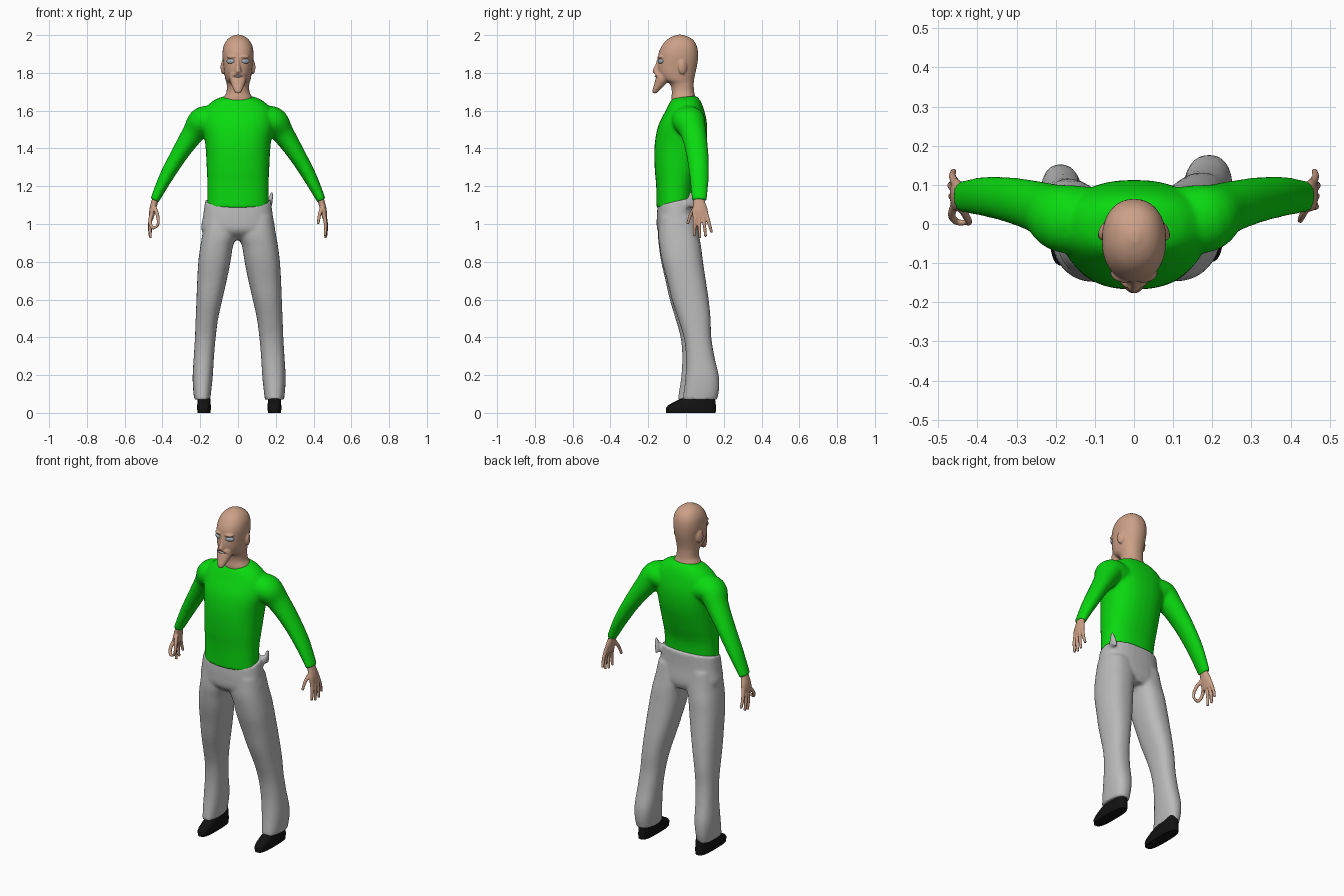
import bpy, bmesh, math
from mathutils import Vector, Matrix


def material(name, rgb):
    m = bpy.data.materials.new(name)
    m.diffuse_color = (*rgb, 1)
    return m


SKIN = material("skin", (0.60, 0.35, 0.24))
GREEN = material("green knit", (0.003, 0.70, 0.005))
GREY = material("grey cloth", (0.49, 0.49, 0.49))
BLACK = material("black leather", (0.006, 0.006, 0.006))
EYE = material("pale eye", (0.36, 0.43, 0.48))
TEETH = material("teeth", (0.70, 0.66, 0.62))


def spline(keys, n=5):
    """Catmull-Rom interpolation of number tuples."""
    out = []
    for i in range(len(keys) - 1):
        a, b, c, d = keys[max(i - 1, 0)], keys[i], keys[i + 1], keys[min(i + 2, len(keys) - 1)]
        for s in range(n):
            t = s / n
            out.append([0.5 * (2 * q + (r - p) * t + (2 * p - 5 * q + 4 * r - w) * t * t
                               + (3 * q - p - 3 * r + w) * t ** 3) for p, q, r, w in zip(a, b, c, d)])
    return out + [list(keys[-1])]


def skin_rings(bm, rings):
    loops = [[bm.verts.new(p) for p in ring] for ring in rings]
    n = len(loops[0])
    faces = [bm.faces.new((a[i], a[(i + 1) % n], b[(i + 1) % n], b[i]))
             for a, b in zip(loops, loops[1:]) for i in range(n)]
    faces += [bm.faces.new(loops[0]), bm.faces.new(loops[-1])]
    bmesh.ops.recalc_face_normals(bm, faces=faces)


def stack(bm, keys, power=2.2, n=32, fine=5):
    """Level sections: (z, x0, x1, y_front, y_back, tilt)."""
    rings = []
    for z, x0, x1, yf, yb, tilt in (spline(keys, fine) if fine > 1 else keys):
        ring = []
        for i in range(n):
            a = 2 * math.pi * i / n
            c, s = math.cos(a), math.sin(a)
            x = (x0 + x1) / 2 + (x1 - x0) / 2 * math.copysign(abs(c) ** (2 / power), c)
            y = (yf + yb) / 2 + (yb - yf) / 2 * math.copysign(abs(s) ** (2 / power), s)
            ring.append((x, y, z + tilt * (y - yf)))
        rings.append(ring)
    skin_rings(bm, rings)


def tube(bm, keys, side=1, n=16, fine=5):
    """Sections along a path: (x, y, z, radius across, radius along y)."""
    ks = spline([(side * k[0], *k[1:]) for k in keys], fine)
    pts = [Vector(k[:3]) for k in ks]
    rings = []
    for i, k in enumerate(ks):
        t = (pts[min(i + 1, len(pts) - 1)] - pts[max(i - 1, 0)]).normalized()
        v = Vector((0, 1, 0))
        v = (v - t * v.dot(t)).normalized()
        u = t.cross(v)
        rings.append([pts[i] + u * k[3] * math.cos(2 * math.pi * j / n)
                      + v * k[4] * math.sin(2 * math.pi * j / n) for j in range(n)])
    skin_rings(bm, rings)


def ball(bm, centre, radii, turn=0):
    m = Matrix.Translation(centre) @ Matrix.Rotation(turn, 4, 'Z') @ Matrix.Diagonal((*radii, 1))
    bmesh.ops.create_uvsphere(bm, u_segments=20, v_segments=12, radius=1, matrix=m)


def finish(bm, name, mat, voxel=0, smooth=4):
    me = bpy.data.meshes.new(name)
    bm.to_mesh(me)
    bm.free()
    ob = bpy.data.objects.new(name, me)
    bpy.context.collection.objects.link(ob)
    me.materials.append(mat)
    if voxel:  # fuse the overlapping volumes into one skin
        r = ob.modifiers.new("fuse", 'REMESH')
        r.mode, r.voxel_size, r.use_smooth_shade = 'VOXEL', voxel, True
        s = ob.modifiers.new("soften", 'SMOOTH')
        s.factor, s.iterations = 0.5, smooth
    else:
        bpy.ops.object.select_all(action='DESELECT')
        ob.select_set(True)
        bpy.context.view_layer.objects.active = ob
        bpy.ops.object.shade_smooth_by_angle(angle=math.radians(40))
    return ob


def sym(z, w, yf, yb, tilt=0):
    return (z, -w, w, yf, yb, tilt)


# Shirt: torso and both sleeves
bm = bmesh.new()
stack(bm, [sym(1.665, .085, -.07, .05, .12), sym(1.645, .135, -.085, .075, .06), sym(1.60, .18, -.108, .097),
           sym(1.52, .188, -.147, .112), sym(1.42, .173, -.166, .107), sym(1.30, .166, -.166, .076),
           sym(1.20, .162, -.158, .046), sym(1.085, .163, -.156, .038)], 2.3)
for s in (-1, 1):
    tube(bm, [(.11, .01, 1.545, .07, .085), (.185, .015, 1.545, .077, .087), (.237, .04, 1.48, .06, .068),
              (.31, .06, 1.37, .046, .059), (.38, .07, 1.25, .037, .051), (.442, .07, 1.125, .024, .04)], s, 24)
finish(bm, "shirt", GREEN, .009, 5)

# Trousers: seat, two loose legs (one standing slightly back) and a loose waistband tip
bm = bmesh.new()
stack(bm, [sym(1.10, .174, -.15, .052, .22), sym(1.03, .185, -.155, .056, .1), sym(.96, .19, -.148, .065),
           sym(.915, .10, -.09, .05)], 2.4)
LEG = [(1.04, .01, .185, -.14, .05), (.95, .0, .2, -.147, .067), (.88, .022, .212, -.14, .08),
       (.8, .035, .222, -.126, .09), (.7, .055, .228, -.10, .105), (.6, .078, .232, -.075, .12),
       (.5, .1, .236, -.042, .13), (.4, .113, .24, -.012, .134), (.3, .122, .246, .0, .15),
       (.2, .128, .252, -.002, .173), (.13, .135, .25, -.01, .176), (.07, .142, .244, -.018, .165)]
stack(bm, [(*k, 0) for k in LEG], 2.4)
stack(bm, [(z, -x1 + .012, -x0 - .005, yf - .028 * (1 - z), yb - .028 * (1 - z), 0)
           for z, x0, x1, yf, yb in LEG], 2.4)
tube(bm, [(.165, .02, 1.09, .014, .035), (.172, .025, 1.13, .013, .022), (.182, .03, 1.17, .008, .008)])
finish(bm, "trousers", GREY, .009, 4)

# Shoes
for name, x, dy in (("left_shoe", -.18, 0), ("right_shoe", .193, .01)):
    bm = bmesh.new()
    stack(bm, [(z, x - w, x + w, a + dy, b + dy, 0) for z, w, a, b in
               ((0, .034, -.105, .147), (.025, .037, -.107, .149), (.04, .036, -.095, .148),
                (.06, .035, -.06, .146), (.078, .033, -.02, .143), (.1, .03, .01, .138))], 3, 32, 1)
    finish(bm, name, BLACK)

# Hands: palm, thumb and fingers; one hand pinches thumb and first finger into a ring
FINGERS = [[(.458, .07, 1.05), (.466, .071, .99), (.463, .074, .925)],
           [(.458, .09, 1.05), (.468, .098, .99), (.465, .104, .932)],
           [(.456, .105, 1.06), (.464, .122, 1.005), (.461, .136, .955)]]
OPEN = [[(.456, .048, 1.05), (.464, .045, .99), (.46, .043, .935)],
        [(.445, .05, 1.09), (.432, .025, 1.05), (.424, .008, 1.0)]]
RING = [[(.458, .048, 1.05), (.466, .022, 1.01), (.452, .005, .98), (.428, .004, .988)],
        [(.445, .05, 1.09), (.43, .022, 1.06), (.422, .006, 1.02), (.425, .003, .99)]]
for name, s, extra in (("left_hand", -1, RING), ("right_hand", 1, OPEN)):
    bm = bmesh.new()
    tube(bm, [(.43, .07, 1.15, .019, .03), (.442, .07, 1.115, .018, .031), (.453, .074, 1.07, .017, .042),
              (.459, .077, 1.03, .012, .04)], s)
    for path in FINGERS + extra:
        last = len(path) - 1
        tube(bm, [(*p, .0115 - .004 * i / last, .0115 - .004 * i / last) for i, p in enumerate(path)], s, 10)
    finish(bm, name, SKIN, .004, 3)

# Head: neck and skull, jutting beard, nose, brows, moustache and ears
bm = bmesh.new()
stack(bm, [sym(1.60, .08, -.07, .05), sym(1.66, .078, -.078, .052), sym(1.70, .061, -.075, .043),
           sym(1.74, .06, -.085, .041), sym(1.765, .067, -.125, .043), sym(1.80, .073, -.146, .05),
           sym(1.835, .077, -.15, .058), sym(1.87, .081, -.147, .063), sym(1.905, .082, -.145, .064),
           sym(1.94, .077, -.13, .058), sym(1.97, .062, -.107, .042), sym(1.99, .04, -.078, .015),
           sym(2.002, .012, -.045, -.02)], 2.2)
stack(bm, [sym(1.80, .046, -.15, -.08), sym(1.765, .044, -.162, -.09), sym(1.735, .034, -.17, -.112),
           sym(1.71, .023, -.177, -.138), sym(1.692, .012, -.176, -.155)], 2.2, 24)
stack(bm, [sym(1.885, .008, -.15, -.12), sym(1.85, .011, -.16, -.12), sym(1.82, .016, -.174, -.12),
           sym(1.806, .019, -.178, -.12), sym(1.798, .013, -.163, -.12)], 2, 16)
for s in (-1, 1):
    tube(bm, [(0, -.158, 1.797, .008, .01), (.022, -.152, 1.792, .008, .01), (.04, -.132, 1.77, .005, .007)], s, 10)
    ball(bm, (s * .036, -.137, 1.885), (.026, .012, .008), s * .35)
    ball(bm, (s * .079, -.018, 1.83), (.011, .024, .038), s * .35)
finish(bm, "head", SKIN, .005, 3)

# Eyes and teeth
for name, s in (("left_eye", -1), ("right_eye", 1)):
    bm = bmesh.new()
    ball(bm, (s * .038, -.133, 1.862), (.024, .012, .014), s * .4)
    finish(bm, name, EYE)
bm = bmesh.new()
ball(bm, (0, -.157, 1.782), (.022, .009, .006))
finish(bm, "teeth", TEETH)
